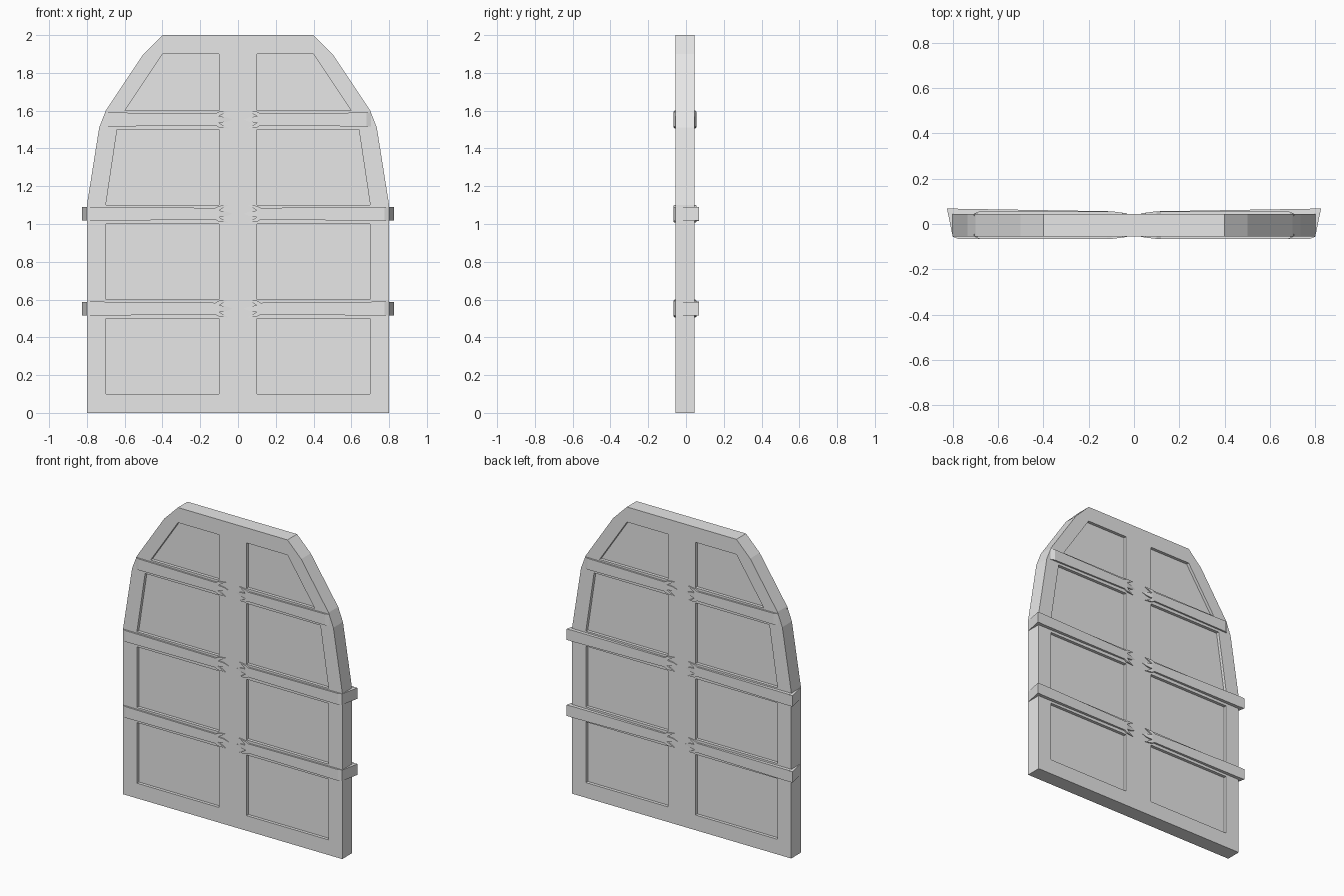
import bpy, bmesh

if "Cube" in bpy.data.objects:
    bpy.data.objects.remove(bpy.data.objects["Cube"])

FRONT, BACK = -0.055, 0.045      # door faces along y
RECESS = 0.02

grey = bpy.data.materials.new("plain_grey")
grey.diffuse_color = (0.8, 0.8, 0.8, 1)
grey.use_nodes = True
grey.node_tree.nodes["Principled BSDF"].inputs["Base Color"].default_value = grey.diffuse_color


def finish(bm, name):
    bmesh.ops.recalc_face_normals(bm, faces=bm.faces[:])
    mesh = bpy.data.meshes.new(name)
    bm.to_mesh(mesh)
    bm.free()
    mesh.materials.append(grey)
    obj = bpy.data.objects.new(name, mesh)
    bpy.context.collection.objects.link(obj)
    return obj


def extrude_faces(bm, vec):
    """Turn a sheet of joined faces into a solid."""
    res = bmesh.ops.extrude_face_region(bm, geom=bm.faces[:], use_keep_orig=True)
    verts = [g for g in res["geom"] if isinstance(g, bmesh.types.BMVert)]
    bmesh.ops.translate(bm, verts=verts, vec=vec)


# Door slab
half = [(0.8, 0), (0.8, 1.1), (0.735, 1.51), (0.7, 1.6), (0.5, 1.9), (0.4, 2.0)]
outline = half + [(-x, z) for x, z in reversed(half)]
bm = bmesh.new()
bm.faces.new([bm.verts.new((x, FRONT, z)) for x, z in outline])
extrude_faces(bm, (0, BACK - FRONT, 0))
door = finish(bm, "door_slab")

# Sunken panels on both faces
panels = [
    [(0.1, 0.1), (0.7, 0.1), (0.7, 0.5), (0.1, 0.5)],
    [(0.1, 0.6), (0.7, 0.6), (0.7, 1.0), (0.1, 1.0)],
    [(0.1, 1.1), (0.7, 1.1), (0.64, 1.5), (0.1, 1.5)],
    [(0.1, 1.6), (0.6, 1.6), (0.4, 1.9), (0.1, 1.9)],
]
bm = bmesh.new()
for y0, y1 in ((FRONT - 0.05, FRONT + RECESS), (BACK - RECESS, BACK + 0.05)):
    for side in (-1, 1):
        for shape in panels:
            a = [bm.verts.new((side * x, y0, z)) for x, z in shape]
            b = [bm.verts.new((side * x, y1, z)) for x, z in shape]
            bm.faces.new(a)
            bm.faces.new(b[::-1])
            for i in range(4):
                j = (i + 1) % 4
                bm.faces.new((a[i], b[i], b[j], a[j]))
cutter = finish(bm, "panel_cutter")
cutter.hide_render = True
mod = door.modifiers.new("panels", "BOOLEAN")
mod.operation = "DIFFERENCE"
mod.solver = "EXACT"
mod.object = cutter
bpy.context.view_layer.objects.active = door
bpy.ops.object.modifier_apply(modifier=mod.name)
bpy.data.objects.remove(cutter)


def strap(name, side, z0, end, back, chamfer):
    """Flat iron strap with a three-pronged tip near the door's middle."""
    knee = end - 0.025
    upper = [(0.1, 0.017), (0.1, 0.042), (0.05, 0.047), (0.085, 0.027)]
    middle = [(0.1, -0.017), (0.1, 0.017), (0.06, 0.012), (0.03, 0), (0.06, -0.012)]
    hub = [(0.1, -0.042), (0.12, -0.031), (0.12, 0.031), (0.1, 0.042),
           (0.1, 0.017), (0.1, -0.017)]
    bar = [(0.12, -0.031), (knee, -0.037), (knee, 0.037), (0.12, 0.031)]
    tail = [(knee, -0.037), (end, -0.037), (end, 0.037), (knee, 0.037)]
    shapes = [upper, [(x, -z) for x, z in upper], middle, hub, bar, tail]

    def rise(x):
        if x <= 0.1:                               # tip slopes down to the door
            return 0.002 + 0.009 * (x - 0.03) / 0.07
        if chamfer and x > knee:
            return 0.001
        return 0.011 + (0.012 * (x - 0.1) / 0.72 if back and not chamfer else 0)

    bm = bmesh.new()
    cache = {}

    def vert(x, z):
        key = (round(x, 4), round(z, 4))
        if key not in cache:
            y = BACK + rise(x) if back else FRONT - rise(x)
            cache[key] = bm.verts.new((side * x, y, z0 + z))
        return cache[key]

    for shape in shapes:
        bm.faces.new([vert(x, z) for x, z in shape])
    extrude_faces(bm, (0, -0.03 if back else 0.03, 0))
    # keep the buried side flat inside the slab
    face_verts = set(cache.values())
    for v in bm.verts:
        if v not in face_verts:
            v.co.y = BACK - 0.01 if back else FRONT + 0.01
    finish(bm, name)


# Straps on both faces, wrapping hinges on the lower two rows
rows = [("lower", 0.552, 0.8), ("middle", 1.054, 0.8), ("upper", 1.553, 0.705)]
for row, z0, end in rows:
    wraps = row != "upper"
    for side, label in ((-1, "left"), (1, "right")):
        strap(f"{row}_{label}_front_strap", side, z0, end, False, True)
        strap(f"{row}_{label}_back_strap", side, z0, end, True, not wraps)
        if wraps:
            bm = bmesh.new()
            plan = [(0.79, FRONT + 0.002), (0.8, FRONT + 0.002),
                    (0.825, 0.068), (0.79, 0.0675)]
            bm.faces.new([bm.verts.new((side * x, y, z0 - 0.036)) for x, y in plan])
            extrude_faces(bm, (0, 0, 0.072))
            finish(bm, f"{row}_{label}_hinge_wrap")
